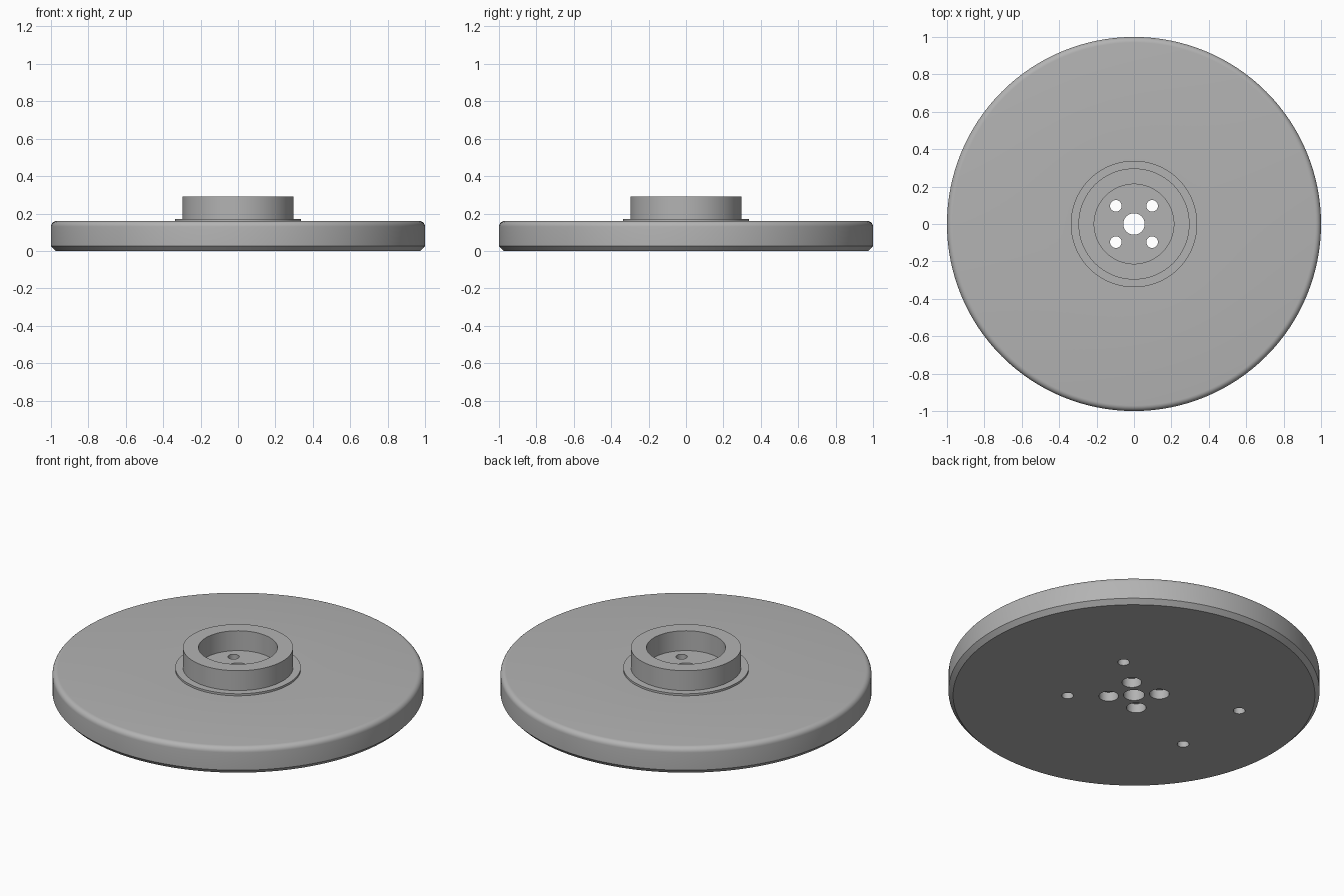
import bpy, bmesh, math

if "Cube" in bpy.data.objects:
    bpy.data.objects.remove(bpy.data.objects["Cube"])

SEGMENTS = 128

grey = bpy.data.materials.new("grey metal")
grey.diffuse_color = (0.45, 0.45, 0.45, 1)
grey.use_nodes = True
grey.node_tree.nodes["Principled BSDF"].inputs["Base Color"].default_value = grey.diffuse_color


def lathe(name, profile):
    """Spin a closed (radius, z) profile around the z axis."""
    bm = bmesh.new()
    rings = [[bm.verts.new((r * math.cos(a), r * math.sin(a), z)) for r, z in profile]
             for a in (2 * math.pi * i / SEGMENTS for i in range(SEGMENTS))]
    n = len(profile)
    for i in range(SEGMENTS):
        a, b = rings[i], rings[(i + 1) % SEGMENTS]
        for j in range(n):
            k = (j + 1) % n
            bm.faces.new((a[j], b[j], b[k], a[k]))
    bmesh.ops.recalc_face_normals(bm, faces=bm.faces)
    mesh = bpy.data.meshes.new(name)
    bm.to_mesh(mesh)
    bm.free()
    mesh.materials.append(grey)
    obj = bpy.data.objects.new(name, mesh)
    bpy.context.collection.objects.link(obj)
    return obj


def drill(target, x, y, radius, z0, z1):
    """Cut a vertical round hole from z0 to z1."""
    bpy.ops.mesh.primitive_cylinder_add(vertices=32, radius=radius, depth=z1 - z0,
                                        location=(x, y, (z0 + z1) / 2))
    cutter = bpy.context.object
    cutter.name = "hole_cutter"
    cutter.data.materials.append(grey)
    mod = target.modifiers.new("hole", 'BOOLEAN')
    mod.operation, mod.solver, mod.object = 'DIFFERENCE', 'EXACT', cutter
    bpy.context.view_layer.objects.active = target
    bpy.ops.object.modifier_apply(modifier=mod.name)
    bpy.data.objects.remove(cutter)


# Disc with chamfered bottom, rounded top edge, raised flange, cup-shaped hub and bore
fillet = [(0.97 + 0.03 * math.cos(t), 0.13 + 0.03 * math.sin(t))
          for t in (math.pi / 2 * i / 6 for i in range(7))]
profile = [(0.057, 0), (0.975, 0), (1.0, 0.026)] + fillet + [
    (0.338, 0.16), (0.338, 0.172), (0.297, 0.172), (0.297, 0.29),
    (0.213, 0.29), (0.213, 0.172), (0.057, 0.172)]
disc = lathe("wheel_disc", profile)

# Four bolt holes, counterbored from below
for sx in (-1, 1):
    for sy in (-1, 1):
        drill(disc, sx * 0.097, sy * 0.097, 0.031, -0.05, 0.25)
        drill(disc, sx * 0.097, sy * 0.097, 0.053, -0.05, 0.055)

# Four blind pin holes in the underside
for x in (0.27, -0.543):
    for sy in (-1, 1):
        drill(disc, x, sy * 0.235, 0.032, -0.05, 0.1)

# Smooth round walls, keep edges sharp
bpy.ops.object.select_all(action='DESELECT')
disc.select_set(True)
bpy.context.view_layer.objects.active = disc
bpy.ops.object.shade_smooth_by_angle(angle=math.radians(30))
